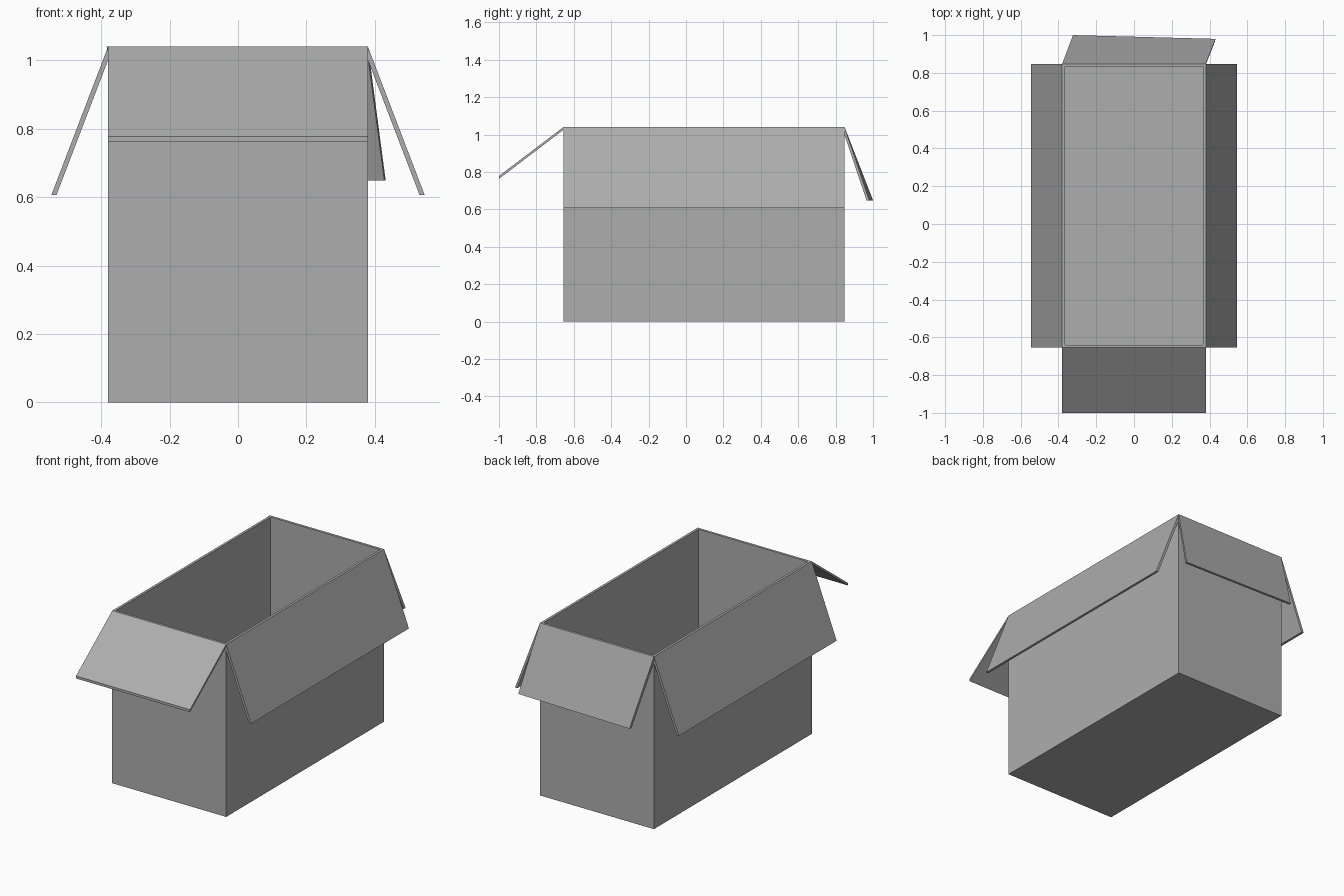
import bpy
import bmesh
from mathutils import Vector

cube = bpy.data.objects.get("Cube")
if cube:
    bpy.data.objects.remove(cube, do_unlink=True)

HALF_WIDTH, FRONT, BACK, HEIGHT = 0.38, -0.655, 0.848, 1.04
WALL = 0.015

card = bpy.data.materials.new("grey card")
card.use_nodes = True
card.diffuse_color = (0.42, 0.42, 0.42, 1)
card.node_tree.nodes["Principled BSDF"].inputs["Base Color"].default_value = card.diffuse_color


def finish(name, bm):
    bmesh.ops.recalc_face_normals(bm, faces=bm.faces)
    mesh = bpy.data.meshes.new(name)
    bm.to_mesh(mesh)
    bm.free()
    mesh.materials.append(card)
    obj = bpy.data.objects.new(name, mesh)
    bpy.context.collection.objects.link(obj)
    return obj


def make_flap(name, corners, offset):
    """Slab made from an outer quad pushed along the offset."""
    bm = bmesh.new()
    face = bm.faces.new([bm.verts.new(c) for c in corners])
    result = bmesh.ops.extrude_face_region(bm, geom=[face], use_keep_orig=True)
    moved = [g for g in result["geom"] if isinstance(g, bmesh.types.BMVert)]
    bmesh.ops.translate(bm, verts=moved, vec=Vector(offset))
    return finish(name, bm)


# Open box body with thin walls and floor
bm = bmesh.new()
bmesh.ops.create_cube(bm, size=1)
bmesh.ops.scale(bm, verts=bm.verts, vec=(2 * HALF_WIDTH, BACK - FRONT, HEIGHT))
bmesh.ops.translate(bm, verts=bm.verts, vec=(0, (FRONT + BACK) / 2, HEIGHT / 2))
lid = [f for f in bm.faces if f.normal.z > 0.9]
bmesh.ops.delete(bm, geom=lid, context="FACES_ONLY")
body = bpy.data.objects  # all parts share the scene collection
body = finish("box_body", bm)
shell = body.modifiers.new("walls", "SOLIDIFY")
shell.thickness = WALL
shell.offset = -1
shell.use_even_offset = True

# Long side flaps, hanging down steeply
for name, side in (("left_flap", 1), ("right_flap", -1)):
    hinge, free = side * HALF_WIDTH, side * 0.546
    make_flap(name, [(hinge, FRONT, HEIGHT), (hinge, BACK, HEIGHT),
                     (free, BACK, 0.606), (free, FRONT, 0.606)],
              (-side * WALL, 0, 0))

# Front flap, folded out at a shallow slope
make_flap("front_flap", [(-HALF_WIDTH, FRONT, HEIGHT), (HALF_WIDTH, FRONT, HEIGHT),
                         (HALF_WIDTH, -1, 0.778), (-HALF_WIDTH, -1, 0.778)],
          (0, 0, -WALL))

# Back flap, skewed towards the left
make_flap("back_flap", [(-HALF_WIDTH, BACK, HEIGHT), (HALF_WIDTH, BACK, HEIGHT),
                        (0.432, 0.98, 0.648), (-0.323, 1, 0.648)],
          (-0.004, -WALL, 0))
